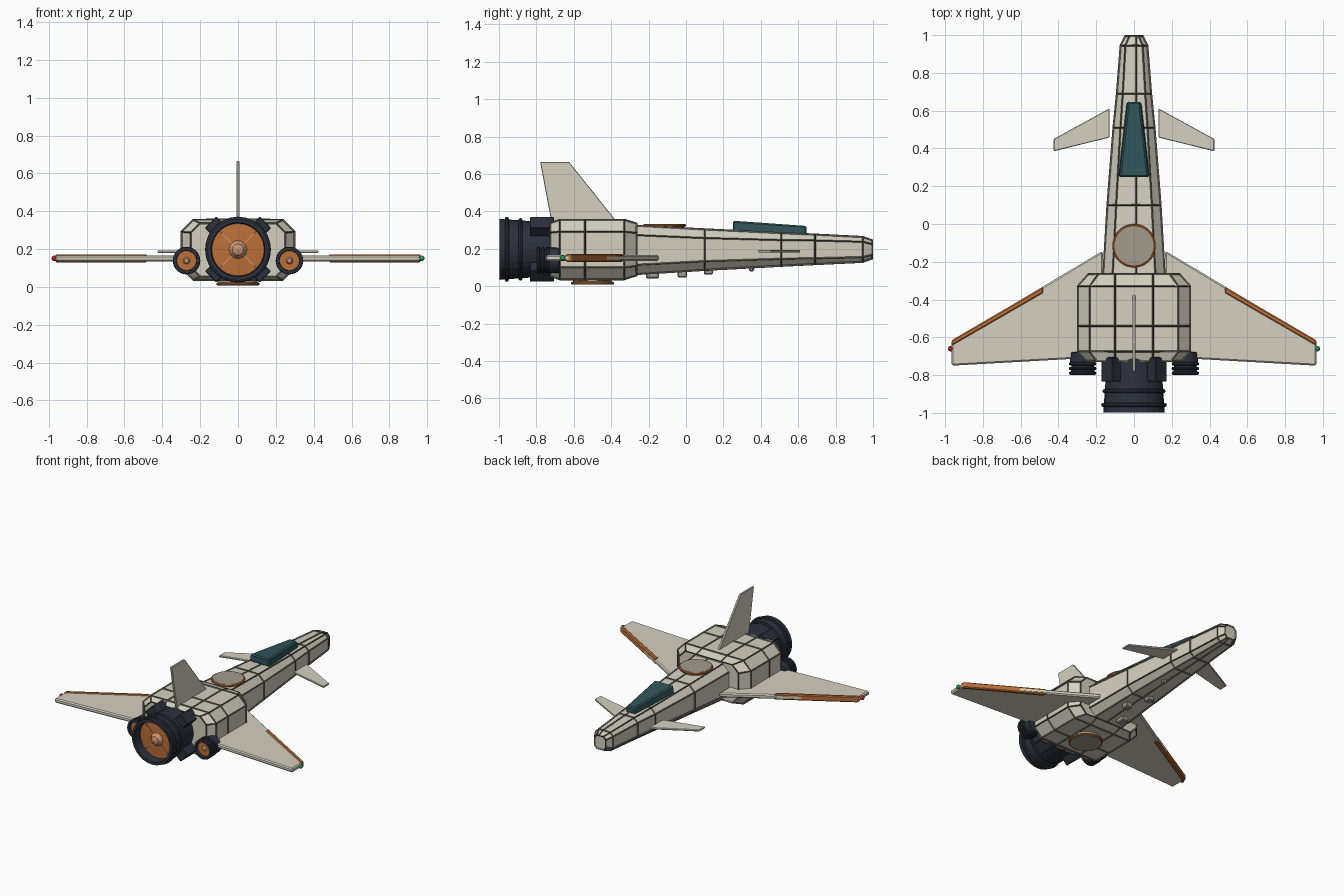
import bpy, bmesh, math
from mathutils import Matrix, Vector

if "Cube" in bpy.data.objects:
    bpy.data.objects.remove(bpy.data.objects["Cube"])


def mat(name, *c):
    m = bpy.data.materials.new(name)
    m.diffuse_color = (*c, 1)
    m.use_nodes = True
    m.node_tree.nodes["Principled BSDF"].inputs["Base Color"].default_value = m.diffuse_color
    return m


HULL = mat("hull", .66, .63, .53)
SEAM = mat("seam", .10, .10, .08)
NAVY = mat("engine_dark", .025, .03, .045)
ORANGE = mat("orange", .50, .16, .04)
PALE = mat("pale_orange", .60, .30, .17)
TEAL = mat("glass", .03, .09, .10)
GREY = mat("hatch_grey", .36, .33, .27)
RED = mat("red_light", .6, .02, .02)
GREEN = mat("green_light", .02, .45, .12)


def finish(name, bm, m, bevel=0):
    bmesh.ops.recalc_face_normals(bm, faces=bm.faces)
    me = bpy.data.meshes.new(name)
    bm.to_mesh(me)
    bm.free()
    ob = bpy.data.objects.new(name, me)
    bpy.context.collection.objects.link(ob)
    me.materials.append(m)
    if bevel:
        b = ob.modifiers.new("bevel", "BEVEL")
        b.width, b.segments = bevel, 1
    return ob


def loft(name, stations, mid, m):
    """Skin chamfered rectangles; each station is y, half width, z low, z high, chamfer."""
    bm = bmesh.new()
    rings = []
    for y, w, a, b, c in stations:
        pts = [(-w, a + c), (-w + c, a)] + [(x, a) for x in mid] + [(w - c, a), (w, a + c)]
        pts += [(w, b - c), (w - c, b)] + [(x, b) for x in reversed(mid)] + [(-w + c, b), (-w, b - c)]
        rings.append([bm.verts.new((x, y, z)) for x, z in pts])
    n = len(rings[0])
    for r, q in zip(rings, rings[1:]):
        for i in range(n):
            bm.faces.new((r[i], r[(i + 1) % n], q[(i + 1) % n], q[i]))
    bm.faces.new(rings[0])
    bm.faces.new(rings[-1])
    return finish(name, bm, m)


def seams(name, source, thickness):
    """Raised dark strips along every edge of a hull part."""
    me = source.data.copy()
    me.materials.clear()
    me.materials.append(SEAM)
    ob = bpy.data.objects.new(name, me)
    bpy.context.collection.objects.link(ob)
    w = ob.modifiers.new("strips", "WIREFRAME")
    w.thickness, w.offset, w.use_even_offset = thickness, 0, False


def plate(name, pts, axis, lo, hi, m, bevel=0):
    """Extrude a flat outline along z (axis 2) or x (axis 0)."""
    bm = bmesh.new()
    put = (lambda p, h: (p[0], p[1], h)) if axis == 2 else (lambda p, h: (h, p[0], p[1]))
    f = bm.faces.new([bm.verts.new(put(p, lo)) for p in pts])
    new = bmesh.ops.extrude_face_region(bm, geom=[f])["geom"]
    d = Vector((0, 0, hi - lo)) if axis == 2 else Vector((hi - lo, 0, 0))
    bmesh.ops.translate(bm, verts=[v for v in new if isinstance(v, bmesh.types.BMVert)], vec=d)
    return finish(name, bm, m, bevel)


def lathe(name, prof, origin, axis, m, n=28):
    """Spin a (radius, position) profile about the y or z axis through origin."""
    bm = bmesh.new()
    vs = [bm.verts.new((r, h, 0) if axis == "y" else (r, 0, h)) for r, h in prof]
    es = [bm.edges.new(p) for p in zip(vs, vs[1:])]
    bmesh.ops.spin(bm, geom=vs + es, cent=(0, 0, 0), steps=n, angle=2 * math.pi,
                   axis=(0, 1, 0) if axis == "y" else (0, 0, 1))
    bmesh.ops.remove_doubles(bm, verts=bm.verts, dist=1e-5)
    bmesh.ops.translate(bm, verts=bm.verts, vec=origin)
    return finish(name, bm, m)


def box(name, size, matrix, m, bevel=0):
    bm = bmesh.new()
    bmesh.ops.create_cube(bm, size=1, matrix=matrix @ Matrix.Diagonal((*size, 1)))
    return finish(name, bm, m, bevel)


def ring(name, r, t, y, x, z):
    """Hose-like band round a nozzle."""
    prof = [(r + t * math.cos(k * math.pi / 4), y + t * math.sin(k * math.pi / 4)) for k in range(9)]
    lathe(name, prof, (x, 0, z), "y", NAVY)


# Tapered fuselage and engine block, with panel seams
body = loft("fuselage", [(-.30, .165, .062, .325, .05), (.10, .14, .088, .303, .045),
                         (.51, .108, .110, .283, .036), (.69, .09, .119, .275, .03),
                         (.945, .07, .131, .262, .024), (.995, .045, .148, .245, .02)], [.012], HULL)
seams("fuselage_seams", body, .013)
block = loft("engine_block", [(-.725, .25, .055, .337, .05), (-.675, .297, .038, .354, .062),
                              (-.54, .297, .038, .354, .062), (-.33, .297, .038, .354, .062),
                              (-.265, .24, .058, .335, .05)], [-.1, .1], HULL)
seams("block_seams", block, .013)

# Canopy
bm = bmesh.new()
bmesh.ops.create_cube(bm, size=1)
for v in bm.verts:
    back, top = v.co.y < 0, v.co.z > 0
    w = (.084 if back else .04) - (.008 if top else 0)
    z = (.35 if top else .292) if back else (.322 if top else .275)
    v.co = (math.copysign(w, v.co.x), .25 if back else .645, z)
finish("canopy", bm, TEAL, .008)

# Tail fin
plate("tail_fin", [(-.37, .345), (-.625, .665), (-.78, .665), (-.72, .345)], 0, -.008, .008, HULL, .003)

# Wings, canards and tip lights on both sides
for s, side in ((1, "right"), (-1, "left")):
    plate("wing_" + side, [(s * .165, -.145), (s * .18, -.15), (s * .965, -.62), (s * .965, -.75), (s * .165, -.705)],
          2, .135, .167, HULL, .008)
    plate("wing_edge_" + side, [(s * .48, -.332), (s * .965, -.615), (s * .965, -.645), (s * .48, -.365)],
          2, .13, .172, ORANGE, .006)
    plate("canard_" + side, [(s * .13, .612), (s * .13, .458), (s * .425, .385), (s * .425, .45)],
          2, .18, .193, HULL, .003)
    bm = bmesh.new()
    bmesh.ops.create_icosphere(bm, subdivisions=2, radius=.015, matrix=Matrix.Translation((s * .971, -.66, .151)))
    finish("tip_light_" + side, bm, GREEN if s > 0 else RED)

# Main engine: hollow bell, glowing disc, centre cone, bands and lugs
CZ = .197
lathe("main_nozzle", [(0, -.69), (.145, -.69), (.15, -.82), (.163, -.998), (.143, -.998), (.138, -.93), (0, -.93)],
      (0, 0, CZ), "y", NAVY)
lathe("main_glow", [(.14, -.925), (.14, -.935), (.05, -.94), (0, -.94)], (0, 0, CZ), "y", ORANGE)
lathe("main_cone", [(.052, -.935), (.03, -.965), (0, -.975)], (0, 0, CZ), "y", PALE, 12)
for y, r in ((-.885, .156), (-.958, .163)):
    ring("main_band", r, .011, y, 0, CZ)
for k in range(4):
    m = Matrix.Translation((0, 0, CZ)) @ Matrix.Rotation(math.radians(45 + 90 * k), 4, "Y")
    box("engine_lug", (.065, .13, .085), m @ Matrix.Translation((.172, -.77, 0)), NAVY, .004)
    # Thin vanes across the glowing disc
    box("nozzle_vane", (.09, .012, .006), m @ Matrix.Translation((.095, -.938, 0)), PALE)

# Two small engines
for s in (-1, 1):
    x, z = s * .272, .139
    lathe("small_nozzle", [(0, -.67), (.068, -.68), (.068, -.73), (.058, -.735), (.064, -.80), (.054, -.80), (.052, -.775), (0, -.775)],
          (x, 0, z), "y", NAVY, 20)
    lathe("small_glow", [(.053, -.77), (.053, -.779), (0, -.779)], (x, 0, z), "y", ORANGE, 20)
    lathe("small_cone", [(.02, -.777), (.012, -.79), (0, -.792)], (x, 0, z), "y", PALE, 10)
    for y in (-.74, -.765, -.79):
        ring("small_band", .064, .009, y, x, z)

# Round hatches on the back and the belly
for name, y, lo, hi in (("top_hatch", -.115, .30, .333), ("belly_hatch", -.50, .008, .045)):
    lathe(name, [(0, lo), (.103, lo), (.103, hi), (0, hi)], (0, y, 0), "z", GREY, 32)
    t, zc = .008, hi - .008 if "top" in name else lo + .008
    lathe(name + "_rim", [(.107 + t * math.cos(k * math.pi / 4), zc + t * math.sin(k * math.pi / 4)) for k in range(9)],
          (0, y, 0), "z", ORANGE, 32)

# Small belly fittings
for x, y, z, sx, sy in ((-.05, -.18, .062, .05, .07), (.04, -.02, .066, .05, .05), (-.03, .12, .083, .045, .05),
                        (.03, .35, .098, .03, .025)):
    box("belly_fitting", (sx, sy, .04), Matrix.Translation((x, y, z)), GREY, .006)
